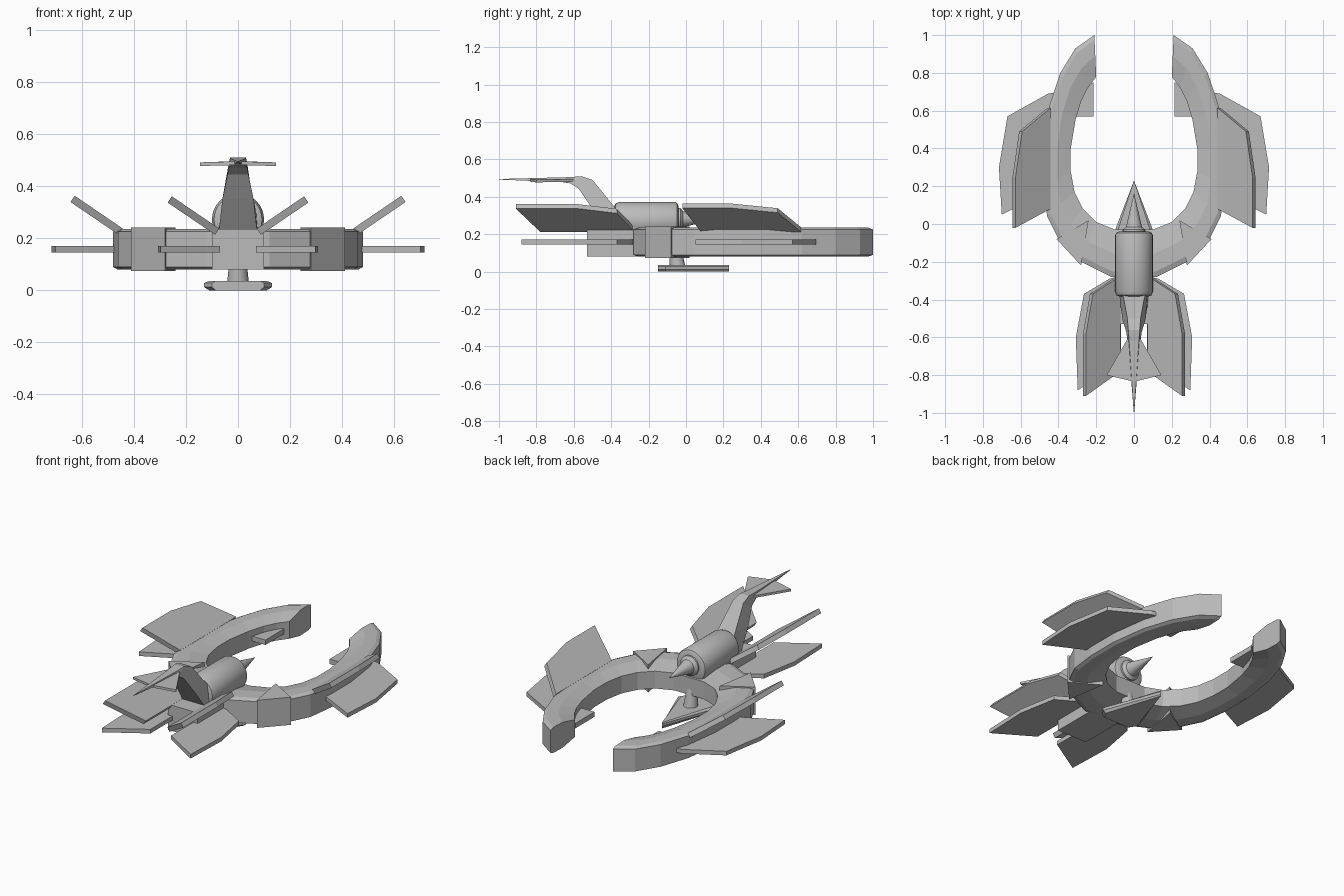
import bpy, bmesh, math
from mathutils import Vector, Matrix

if "Cube" in bpy.data.objects:
    bpy.data.objects.remove(bpy.data.objects["Cube"])

grey = bpy.data.materials.new("hull grey")
grey.diffuse_color = (0.5, 0.5, 0.5, 1)
grey.use_nodes = True
grey.node_tree.nodes["Principled BSDF"].inputs["Base Color"].default_value = grey.diffuse_color


def finish(name, bm, smooth=False):
    bmesh.ops.recalc_face_normals(bm, faces=bm.faces[:])
    me = bpy.data.meshes.new(name)
    bm.to_mesh(me)
    bm.free()
    me.materials.append(grey)
    ob = bpy.data.objects.new(name, me)
    bpy.context.collection.objects.link(ob)
    if smooth:
        bpy.ops.object.select_all(action='DESELECT')
        ob.select_set(True)
        bpy.context.view_layer.objects.active = ob
        bpy.ops.object.shade_smooth_by_angle(angle=math.radians(35))
    return ob


def loft(name, rings, smooth=False):
    """Skin a list of equally long point rings and cap both ends."""
    bm = bmesh.new()
    vs = [[bm.verts.new(p) for p in r] for r in rings]
    n = len(vs[0])
    for a, b in zip(vs, vs[1:]):
        for i in range(n):
            j = (i + 1) % n
            bm.faces.new((a[i], a[j], b[j], b[i]))
    bm.faces.new(vs[0])
    bm.faces.new(vs[-1])
    return finish(name, bm, smooth)


def plate(name, pts, offset):
    """Flat plate: 3D outline extruded both ways by half the offset."""
    o = Vector(offset) / 2
    return loft(name, [[Vector(p) - o for p in pts], [Vector(p) + o for p in pts]])


def lathe(name, prof, origin, axis, n=24):
    """Turned part: (radius, distance) pairs along an axis."""
    rot = Vector((0, 0, 1)).rotation_difference(Vector(axis)).to_matrix()
    rings = [[Vector(origin) + rot @ Vector((r * math.cos(2 * math.pi * i / n),
                                             r * math.sin(2 * math.pi * i / n), d))
              for i in range(n)] for r, d in prof]
    return loft(name, rings, True)


# Horseshoe hull: section swept between outer and inner outlines
outer = [(0, -.29), (.12, -.28), (.28, -.2), (.4, -.08), (.46, .04), (.48, .2),
         (.48, .4), (.45, .62), (.39, .8), (.31, .93), (.21, 1.0)]
inner = [(0, -.03), (.1, -.03), (.2, .01), (.27, .08), (.315, .17), (.335, .28),
         (.335, .4), (.31, .55), (.28, .65), (.245, .72), (.2, .78)]
section = [(0, .09), (0, .225), (.12, .235), (.5, .235), (1, .21), (1, .105),
           (.5, .08), (.12, .08)]


def hull_ring(o, i, s):
    return [(s * (o[0] + (i[0] - o[0]) * t), o[1] + (i[1] - o[1]) * t, z)
            for t, z in section]


half = list(zip(outer, inner))
loft("horseshoe_hull", [hull_ring(o, i, -1) for o, i in reversed(half[1:])]
     + [hull_ring(o, i, 1) for o, i in half])

# Rear block
plate("rear_block", [(-.1, -.53, .158), (.1, -.53, .158), (.1, -.2, .158),
                     (-.1, -.2, .158)], (0, 0, .155))

for s, side in ((-1, "left"), (1, "right")):
    # Triangular hull wedges
    plate(side + "_hull_wedge", [(s * .24, .02, .158), (s * .41, -.08, .158),
                                 (s * .28, -.22, .158)], (0, 0, .168))
    # Fins inside the horseshoe
    plate(side + "_inner_fin", [(s * .215, .57, .158), (s * .215, .75, .158),
                                (s * .3, .7, .158), (s * .35, .57, .158)], (0, 0, .03))
    # Raised wings: (x, y) outline, height rising with x
    for part, x0, ol in (
            ("front", .45, [(.45, .615), (.60, .49), (.635, .25), (.635, -.02), (.45, .08)]),
            ("rear", .08, [(.08, -.275), (.225, -.37), (.262, -.58), (.262, -.91), (.08, -.78)])):
        plate(f"{side}_{part}_raised_wing",
              [(s * x, y, .225 + (x - x0) * .68) for x, y in ol],
              (-s * .016, 0, .024))
    # Level wings
    for part, ol in (
            ("front", [(.4, .70), (.455, .69), (.67, .57), (.715, .3), (.70, .05), (.4, .2)]),
            ("rear", [(.07, -.275), (.13, -.29), (.265, -.37), (.308, -.6), (.298, -.88), (.07, -.74)])):
        plate(f"{side}_{part}_level_wing", [(s * x, y, .158) for x, y in ol], (0, 0, .025))

# Engine nacelle with pointed nose
lathe("nacelle", [(.075, 0), (.092, .008), (.1, .03), (.1, .325), (.095, .337),
                  (.08, .345)], (0, -.385, .272), (0, 1, 0), 32)
lathe("nose_cone", [(.06, 0), (.06, .02), (.042, .035), (.001, .21)],
      (0, -.05, .28), (0, 1, 0))

# Swept tail column and spike
def tail_ring(yf, zf, wf, yr, zr, wr):
    return [(-wf, yf, zf), (wf, yf, zf), (wr, yr, zr), (-wr, yr, zr)]


loft("tail_column", [tail_ring(-.32, .27, .075, -.41, .21, .075),
                     tail_ring(-.39, .355, .055, -.51, .35, .06),
                     tail_ring(-.5, .49, .035, -.575, .445, .04),
                     tail_ring(-.56, .51, .03, -.62, .472, .035),
                     tail_ring(-.62, .505, .026, -.66, .478, .028),
                     tail_ring(-1.0, .495, .001, -1.0, .492, .001)])

# Tailplane
plate("tailplane", [(0, -.57, .488), (.03, -.6, .488), (.145, -.8, .484), (0, -.835, .488),
                    (-.145, -.8, .484), (-.03, -.6, .488)], (0, 0, .014))

# Landing foot and its strut
loft("landing_foot", [[(x, y, z) for x, y in
                       ((0, .23), (.13 * k, -.11), (.1 * k, -.15), (-.1 * k, -.15), (-.13 * k, -.11))]
                      for k, z in ((.85, 0), (1, .012), (1, .028), (.85, .036))])
lathe("landing_strut", [(.042, 0), (.036, .06), (.026, .22)], (0, -.045, .025), (0, -.15, 1), 16)
